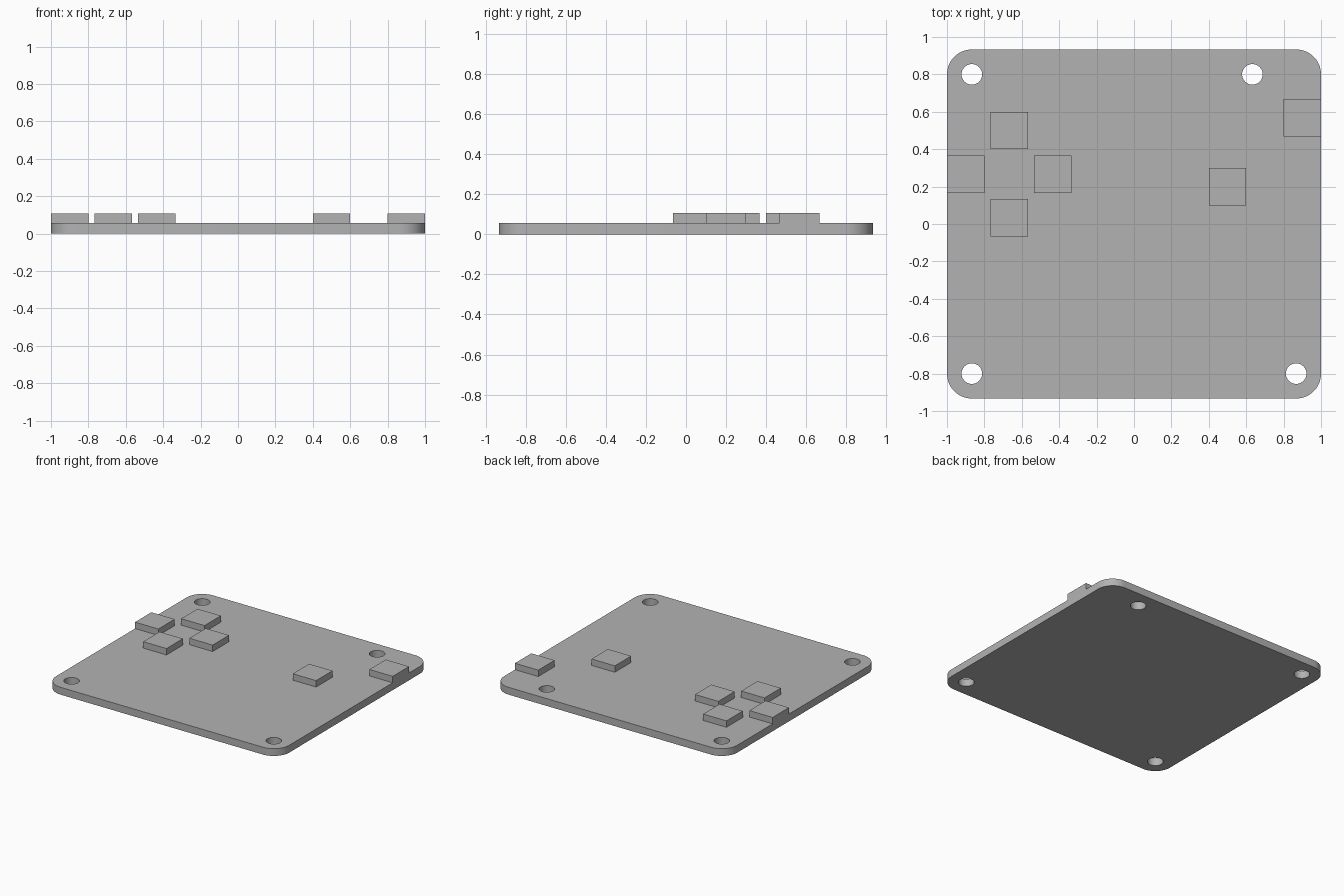
import bpy
import bmesh
from math import cos, sin, pi

cube = bpy.data.objects.get("Cube")
if cube:
    bpy.data.objects.remove(cube, do_unlink=True)

HALF_X, HALF_Y = 1.0, 0.933
BOARD_TOP, PAD_TOP = 0.057, 0.107
CORNER, HOLE = 0.133, 0.055

grey = bpy.data.materials.new("plain grey")
grey.use_nodes = True
colour = (0.45, 0.45, 0.45, 1)
grey.diffuse_color = colour
grey.node_tree.nodes["Principled BSDF"].inputs["Base Color"].default_value = colour


def arc(cx, cy, radius, start, sweep, steps):
    return [(cx + radius * cos(start + sweep * i / steps),
             cy + radius * sin(start + sweep * i / steps)) for i in range(steps + 1)]


def slab(name, loops, bottom, top):
    """Extrude an outline, with any further loops as holes, into a solid."""
    bm = bmesh.new()
    edges = []
    for loop in loops:
        verts = [bm.verts.new((x, y, bottom)) for x, y in loop]
        edges += [bm.edges.new((v, verts[i - 1])) for i, v in enumerate(verts)]
    bmesh.ops.triangle_fill(bm, edges=edges, use_beauty=True)
    base = bm.faces[:]
    lifted = bmesh.ops.extrude_face_region(bm, geom=base, use_keep_orig=True)["geom"]
    for v in lifted:
        if isinstance(v, bmesh.types.BMVert):
            v.co.z = top
    bmesh.ops.recalc_face_normals(bm, faces=bm.faces[:])
    mesh = bpy.data.meshes.new(name)
    bm.to_mesh(mesh)
    bm.free()
    mesh.materials.append(grey)
    obj = bpy.data.objects.new(name, mesh)
    bpy.context.collection.objects.link(obj)
    return obj


# Board outline with rounded corners
outline = []
for i, (sx, sy) in enumerate([(1, 1), (-1, 1), (-1, -1), (1, -1)]):
    outline += arc(sx * (HALF_X - CORNER), sy * (HALF_Y - CORNER),
                   CORNER, i * pi / 2, pi / 2, 16)

# Four mounting holes, the back left one set further in
holes = [arc(x, y, HOLE, 0, 2 * pi, 40)[:-1]
         for x, y in [(-0.867, 0.8), (0.633, 0.8), (-0.867, -0.8), (0.867, -0.8)]]
board = slab("board", [outline] + holes, 0, BOARD_TOP)

# Smooth rounded walls, sharp rims
bpy.ops.object.select_all(action='DESELECT')
board.select_set(True)
bpy.context.view_layer.objects.active = board
bpy.ops.object.shade_smooth_by_angle()

# Square buttons: a cross of four and two single ones
pads = {"cross_button_" + side: (-0.667 + dx * 0.233, 0.267 + dy * 0.233)
        for side, dx, dy in [("back", 0, 1), ("front", 0, -1),
                             ("right", -1, 0), ("left", 1, 0)]}
pads["inner_button"] = (0.5, 0.2)
pads["edge_button"] = (0.9, 0.567)
for name, (x, y) in pads.items():
    square = [(x + sx * 0.1, y + sy * 0.1)
              for sx, sy in [(1, 1), (-1, 1), (-1, -1), (1, -1)]]
    slab(name, [square], BOARD_TOP, PAD_TOP)
